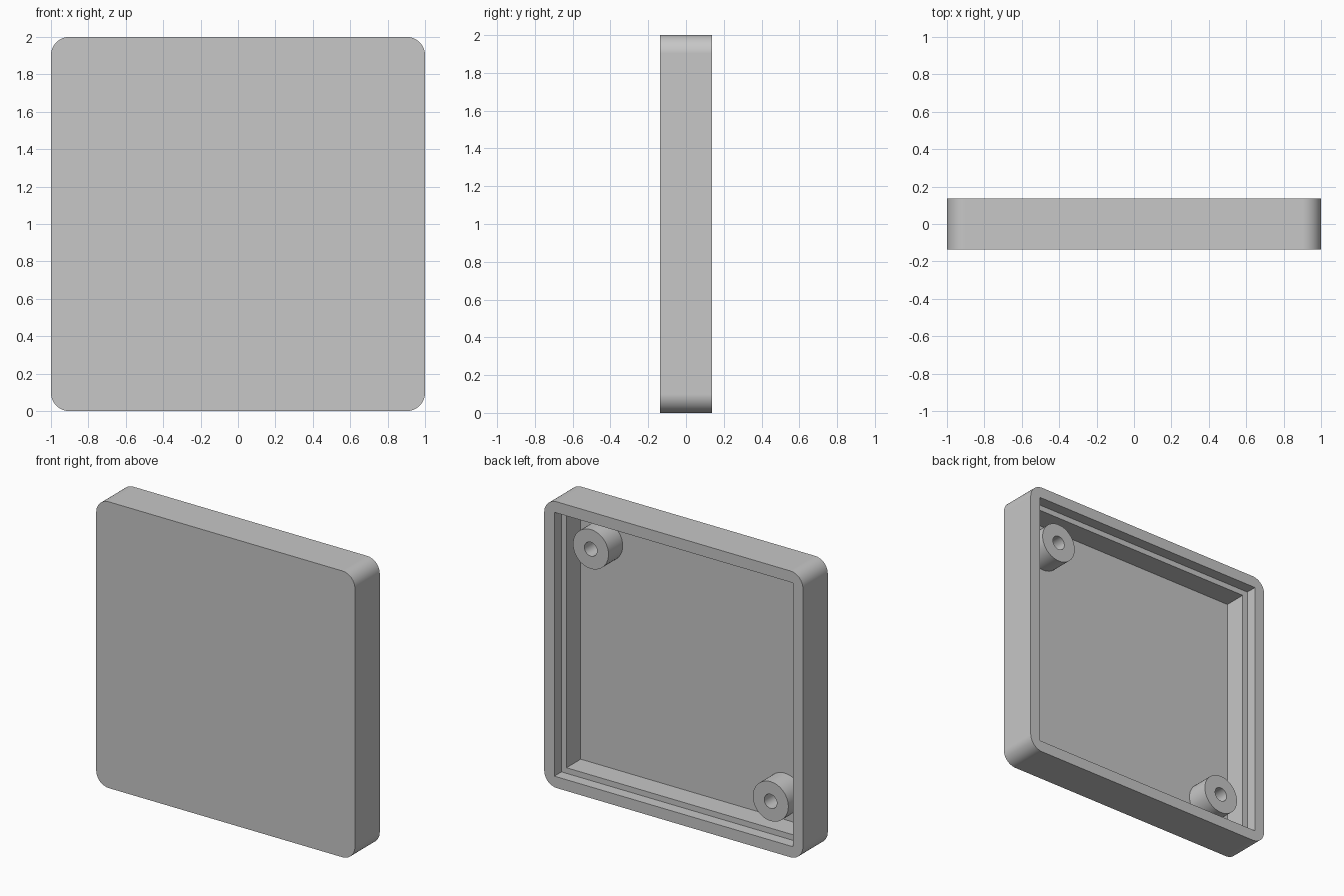
import bpy, bmesh, math
from mathutils import Matrix, Vector

default = bpy.data.objects.get("Cube")
if default:
    bpy.data.objects.remove(default, do_unlink=True)

UNIT = 2 / 51                     # the shell is 51 units wide and 7 deep
BACK = 3.5 * UNIT                 # open side of the shell
LEDGE = BACK - 2 * UNIT           # height of the step inside the rim
FLOOR = LEDGE - 4 * UNIT          # inner face of the front panel

grey = bpy.data.materials.new("light_grey")
grey.use_nodes = True
colour = (0.57, 0.57, 0.57, 1)
grey.diffuse_color = colour
grey.node_tree.nodes["Principled BSDF"].inputs["Base Color"].default_value = colour


def add_object(name, bm):
    bmesh.ops.recalc_face_normals(bm, faces=bm.faces)
    mesh = bpy.data.meshes.new(name)
    bm.to_mesh(mesh)
    bm.free()
    mesh.materials.append(grey)
    obj = bpy.data.objects.new(name, mesh)
    bpy.context.collection.objects.link(obj)
    return obj


def block(name, width, y0, y1, radius=0):
    """Square block centred on x = 0, z = 1, with optional rounded corners."""
    bm = bmesh.new()
    bmesh.ops.create_cube(bm, size=1)
    bmesh.ops.scale(bm, vec=(width, y1 - y0, width), verts=bm.verts)
    bmesh.ops.translate(bm, vec=(0, (y0 + y1) / 2, 1), verts=bm.verts)
    if radius:
        along_y = [e for e in bm.edges
                   if abs(e.verts[0].co.y - e.verts[1].co.y) > 0.01]
        bmesh.ops.bevel(bm, geom=along_y, offset=radius, segments=10,
                        profile=0.5, affect='EDGES')
    return add_object(name, bm)


def boss(name, x, z):
    """Hollow screw post, lathed around the y axis."""
    outer, hole, base = 3.5 * UNIT, 1.25 * UNIT, FLOOR - 0.005
    bm = bmesh.new()
    profile = [bm.verts.new((r, y, 0)) for r, y in
               ((hole, base), (hole, LEDGE), (outer, LEDGE), (outer, base))]
    edges = [bm.edges.new(pair) for pair in zip(profile, profile[1:] + profile[:1])]
    bmesh.ops.spin(bm, geom=profile + edges, cent=Vector(), axis=(0, 1, 0),
                   angle=math.tau, steps=48, use_merge=True)
    bmesh.ops.remove_doubles(bm, verts=bm.verts, dist=0.0001)
    bmesh.ops.transform(bm, matrix=Matrix.Translation((x, 0, z)), verts=bm.verts)
    return add_object(name, bm)


def smooth(obj):
    bpy.ops.object.select_all(action='DESELECT')
    obj.select_set(True)
    bpy.context.view_layer.objects.active = obj
    bpy.ops.object.shade_smooth_by_angle(angle=math.radians(30))
    normals = obj.modifiers.new("flat_sides", 'WEIGHTED_NORMAL')
    normals.keep_sharp = True


# Shell with a wide recess for the lid and a narrower cavity below it
shell = block("shell", 2, -BACK, BACK, radius=2.5 * UNIT)
cutters = [block("lid_recess_cutter", 47 * UNIT, LEDGE, BACK + 0.1),
           block("cavity_cutter", 45 * UNIT, FLOOR, BACK + 0.2)]
for cutter in cutters:
    cutter.hide_render = True
    cut = shell.modifiers.new(cutter.name, 'BOOLEAN')
    cut.operation = 'DIFFERENCE'
    cut.solver = 'EXACT'
    cut.object = cutter
    bpy.context.view_layer.objects.active = shell
    bpy.ops.object.modifier_apply(modifier=cut.name)
for cutter in cutters:
    bpy.data.objects.remove(cutter, do_unlink=True)
smooth(shell)

# Screw posts in two opposite corners
for name, side in (("upper_screw_post", 1), ("lower_screw_post", -1)):
    smooth(boss(name, side * 0.695, 1 + side * 0.695))
